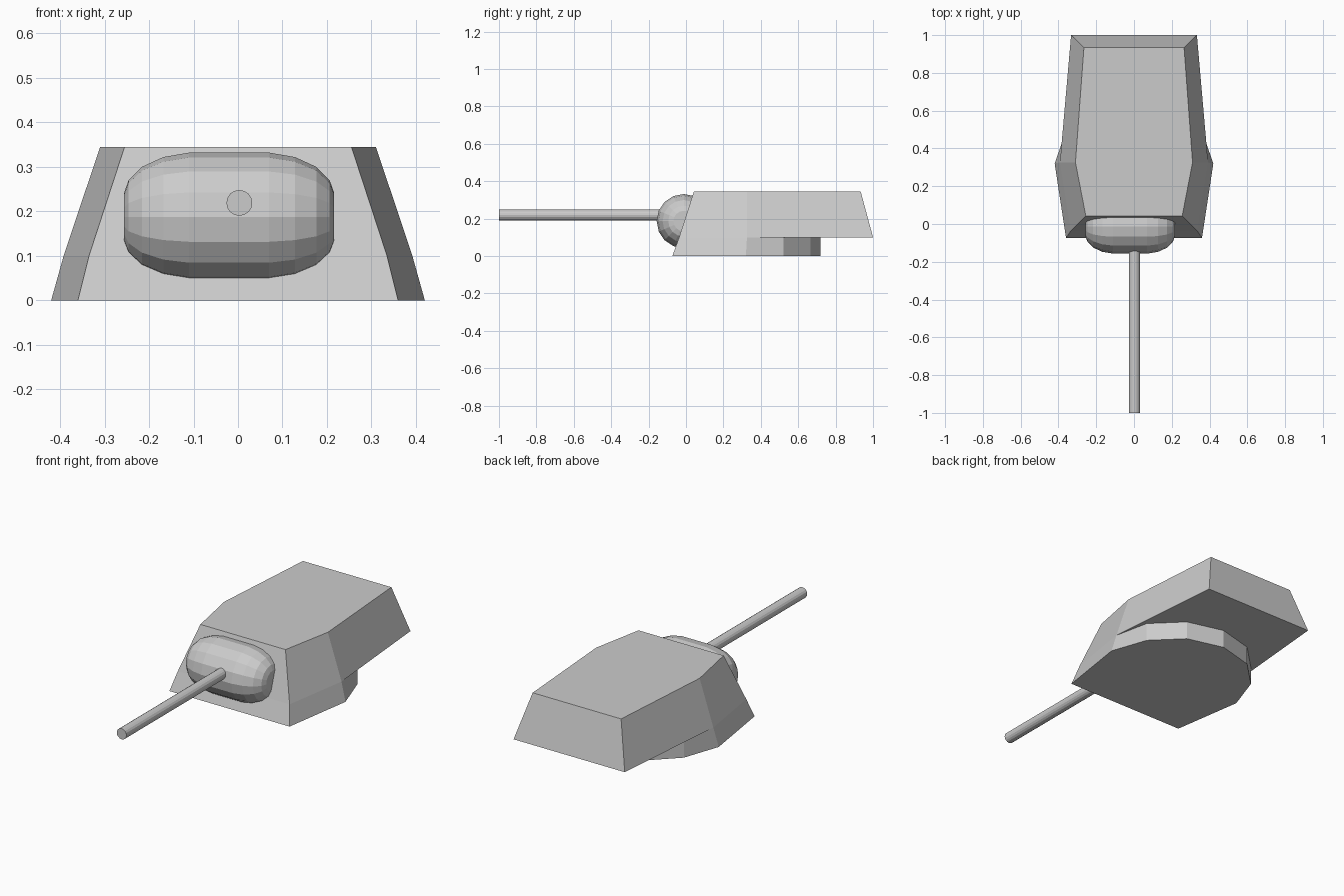
import bpy, bmesh
from math import sin, cos, pi

if "Cube" in bpy.data.objects:
    bpy.data.objects.remove(bpy.data.objects["Cube"])


def loft(name, loops):
    """Closed solid skinned through loops with equal point counts."""
    bm = bmesh.new()
    rings = [[bm.verts.new(p) for p in loop] for loop in loops]
    n = len(rings[0])
    for a, b in zip(rings, rings[1:]):
        for i in range(n):
            j = (i + 1) % n
            bm.faces.new((a[i], a[j], b[j], b[i]))
    bm.faces.new(rings[0][::-1])
    bm.faces.new(rings[-1])
    bmesh.ops.recalc_face_normals(bm, faces=bm.faces[:])
    mesh = bpy.data.meshes.new(name)
    bm.to_mesh(mesh)
    bm.free()
    obj = bpy.data.objects.new(name, mesh)
    bpy.context.collection.objects.link(obj)
    return obj


def mirrored(half, z):
    """Right-hand outline (front to back) closed with its mirror image."""
    return ([(x, y, z) for x, y in half] +
            [(-x, y, z) for x, y in reversed(half) if x > 0.001])


# Turret shell: sloped six-sided body overhanging at the rear
loft("turret_shell", [
    mirrored([(0.335, -0.037), (0.392, 0.326), (0.333, 1.0)], 0.1),
    mirrored([(0.255, 0.042), (0.31, 0.326), (0.265, 0.934)], 0.345)])

# Turret base: sloped front, round ring at the rear
arc = [(0.405 * cos(i * pi / 6), 0.32 + 0.4 * sin(i * pi / 6)) for i in (1, 2)]
arc.append((0.0, 0.72))
loft("turret_base", [
    mirrored([(0.36, -0.073), (0.42, 0.32)] + arc, 0.0),
    mirrored([(0.335, -0.037), (0.392, 0.326)] + arc, 0.1)])

# Gun mantlet: lathed barrel shape along x with rounded ends
half = [(0.09, 0.145), (0.148, 0.135), (0.196, 0.113), (0.226, 0.083), (0.236, 0.055)]
profile = [(-x, r) for x, r in reversed(half)] + half
loft("gun_mantlet", [
    [(-0.02 + x, -0.012 + r * cos(k * pi / 8), 0.187 + r * sin(k * pi / 8))
     for k in range(16)] for x, r in profile])

# Gun barrel
loft("gun_barrel", [
    [(0.003 + 0.029 * cos(k * pi / 8), y, 0.219 + 0.029 * sin(k * pi / 8))
     for k in range(16)] for y in (-1.0, -0.05)])
